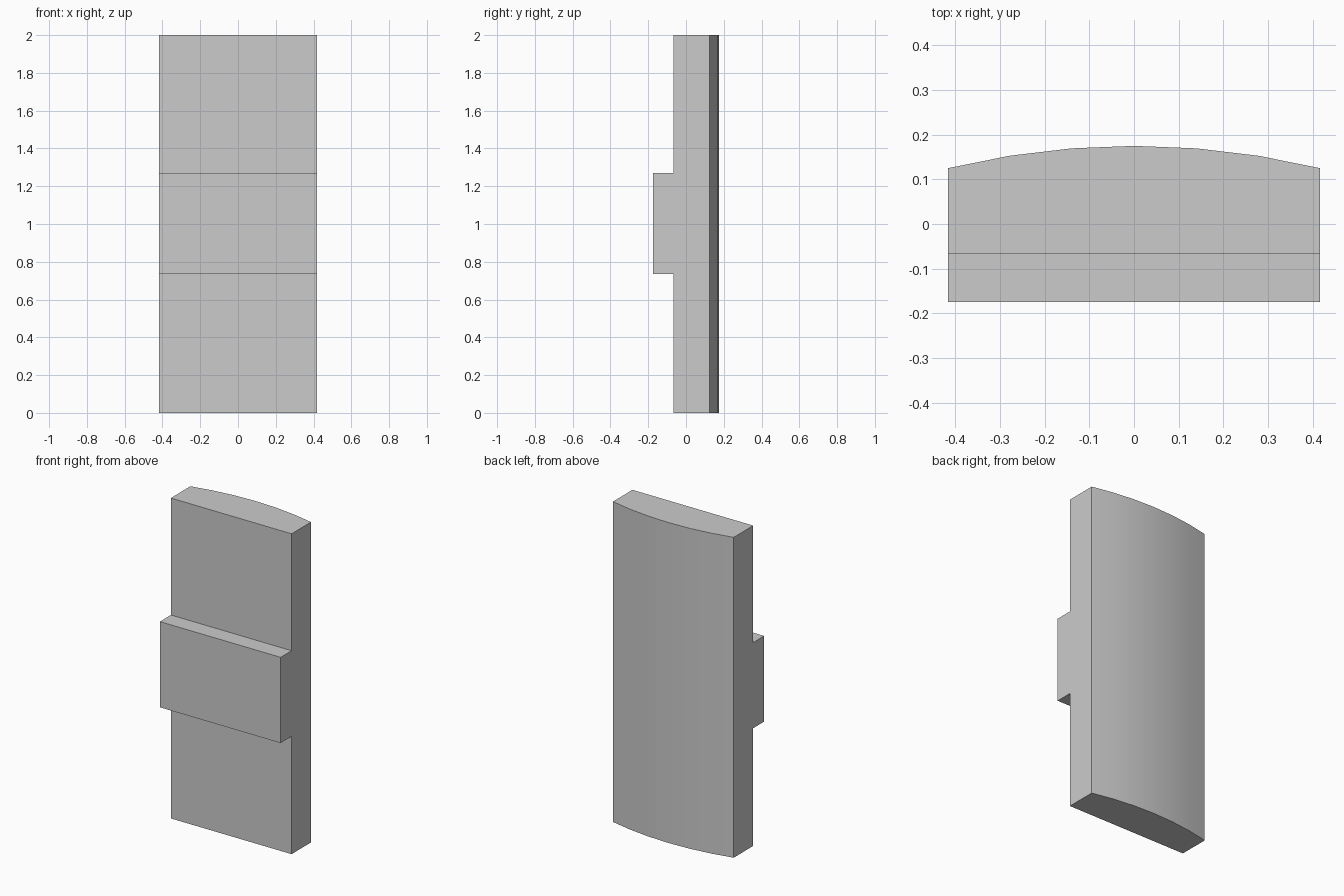
import bpy, bmesh, math

cube = bpy.data.objects.get("Cube")
if cube:
    bpy.data.objects.remove(cube, do_unlink=True)

HALF_WIDTH = 0.417
FRONT, PAD_FRONT = -0.067, -0.175
BACK_EDGE, BACK_MID = 0.125, 0.175
HEIGHTS = (0.0, 0.735, 1.27, 2.0)
SEGMENTS = 6

# Plain grey material
grey = bpy.data.materials.new("plain_grey")
grey.use_nodes = True
colour = (0.6, 0.6, 0.6, 1)
grey.diffuse_color = colour
grey.node_tree.nodes["Principled BSDF"].inputs["Base Color"].default_value = colour

# Plan outline: flat front, shallow arc at the back
rise = BACK_MID - BACK_EDGE
radius = (HALF_WIDTH ** 2 + rise ** 2) / (2 * rise)
sweep = math.asin(HALF_WIDTH / radius)
outline = [(-HALF_WIDTH, FRONT), (HALF_WIDTH, FRONT)]
for i in range(SEGMENTS + 1):
    a = sweep * (1 - 2 * i / SEGMENTS)
    outline.append((radius * math.sin(a), BACK_MID - radius + radius * math.cos(a)))

# Panel: the outline raised through the three height bands
bm = bmesh.new()
top = bm.faces.new([bm.verts.new((x, y, HEIGHTS[0])) for x, y in outline])
for low, high in zip(HEIGHTS, HEIGHTS[1:]):
    keep = low == HEIGHTS[0]
    geom = bmesh.ops.extrude_face_region(bm, geom=[top], use_keep_orig=keep)["geom"]
    if not keep and top.is_valid:
        bm.faces.remove(top)
    top = next(g for g in geom if isinstance(g, bmesh.types.BMFace))
    bmesh.ops.translate(bm, verts=top.verts[:], vec=(0, 0, high - low))
bmesh.ops.recalc_face_normals(bm, faces=bm.faces[:])

# Raised band: the middle front face pulled forward
middle = next(f for f in bm.faces if f.normal.y < -0.9
              and HEIGHTS[1] < f.calc_center_median().z < HEIGHTS[2])
geom = bmesh.ops.extrude_face_region(bm, geom=[middle])["geom"]
if middle.is_valid:
    bm.faces.remove(middle)
bmesh.ops.translate(bm, verts=[g for g in geom if isinstance(g, bmesh.types.BMVert)],
                    vec=(0, PAD_FRONT - FRONT, 0))
bmesh.ops.recalc_face_normals(bm, faces=bm.faces[:])

mesh = bpy.data.meshes.new("curved_panel")
bm.to_mesh(mesh)
bm.free()
panel = bpy.data.objects.new("curved_panel", mesh)
bpy.context.collection.objects.link(panel)
mesh.materials.append(grey)

# Smooth the curved back, keep the corners crisp
bpy.ops.object.select_all(action="DESELECT")
panel.select_set(True)
bpy.context.view_layer.objects.active = panel
bpy.ops.object.shade_smooth_by_angle(angle=math.radians(30))
